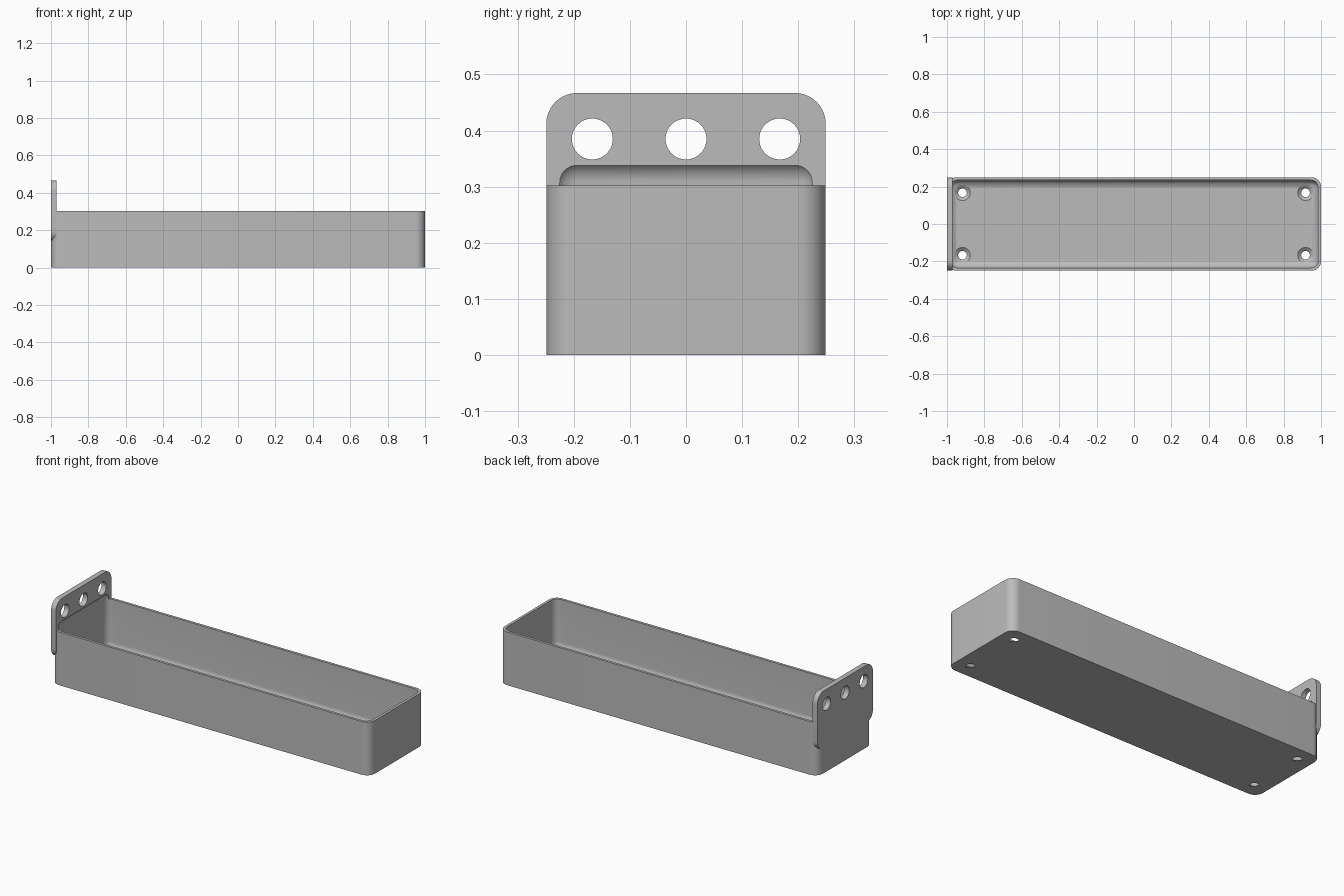
import bpy, bmesh
from math import pi
from mathutils import Matrix, Vector

if "Cube" in bpy.data.objects:
    bpy.data.objects.remove(bpy.data.objects["Cube"])

grey = bpy.data.materials.new("plain grey")
grey.use_nodes = True
grey.diffuse_color = (0.5, 0.5, 0.5, 1)
grey.node_tree.nodes["Principled BSDF"].inputs["Base Color"].default_value = grey.diffuse_color


def finish(name, bm):
    mesh = bpy.data.meshes.new(name)
    bm.to_mesh(mesh)
    bm.free()
    mesh.materials.append(grey)
    obj = bpy.data.objects.new(name, mesh)
    bpy.context.collection.objects.link(obj)
    return obj


def rounded_box(name, low, high, radius, axis=None):
    """Box with all edges rounded, or only those running along one axis."""
    low, high = Vector(low), Vector(high)
    bm = bmesh.new()
    bmesh.ops.create_cube(bm, size=1)
    for v in bm.verts:
        v.co = (low + high) / 2 + v.co * (high - low)
    edges = [e for e in bm.edges if axis is None
             or abs((e.verts[0].co - e.verts[1].co)[axis]) > 0.001]
    bmesh.ops.bevel(bm, geom=edges, offset=radius, segments=10,
                    profile=0.5, affect='EDGES')
    return finish(name, bm)


def cone(name, centre, r1, r2, depth, turn=None):
    bm = bmesh.new()
    matrix = Matrix.Translation(centre) @ (turn or Matrix())
    bmesh.ops.create_cone(bm, cap_ends=True, segments=40, radius1=r1,
                          radius2=r2, depth=depth, matrix=matrix)
    return finish(name, bm)


def combine(target, other, operation):
    mod = target.modifiers.new(operation.lower(), 'BOOLEAN')
    mod.operation, mod.solver, mod.object = operation, 'EXACT', other
    bpy.context.view_layer.objects.active = target
    bpy.ops.object.modifier_apply(modifier=mod.name)
    bpy.data.objects.remove(other)


# Tray body and the hanging plate at its end
half, wall, floor = 0.249, 0.015, 0.02
tray = rounded_box("tray_with_hanging_plate", (-1, -half, 0), (1, half, 0.302), 0.05, axis=2)
plate = rounded_box("hanging_plate", (-1, -half, 0.14), (-0.97, half, 0.467), 0.055, axis=0)
combine(tray, plate, 'UNION')

# Rounded cavity, which also hollows the foot of the plate
cavity = rounded_box("cavity", (wall - 1, wall - half, floor), (1 - wall, half - wall, 0.347), 0.04)
combine(tray, cavity, 'DIFFERENCE')

# Three hanging holes
for y in (-0.167, 0, 0.167):
    hole = cone("hanging_hole", (-1, y, 0.385), 0.0365, 0.0365, 0.2,
                Matrix.Rotation(pi / 2, 4, 'Y'))
    combine(tray, hole, 'DIFFERENCE')

# Countersunk screw holes in the floor
for x in (-0.917, 0.917):
    for y in (-0.167, 0.167):
        shaft = cone("screw_hole", (x, y, 0), 0.023, 0.023, 0.2)
        combine(tray, shaft, 'DIFFERENCE')
        sink = cone("countersink", (x, y, floor - 0.007), 0.022, 0.044, 0.018)
        combine(tray, sink, 'DIFFERENCE')

bpy.ops.object.select_all(action='DESELECT')
tray.select_set(True)
bpy.context.view_layer.objects.active = tray
bpy.ops.object.shade_smooth_by_angle(angle=pi / 6)
